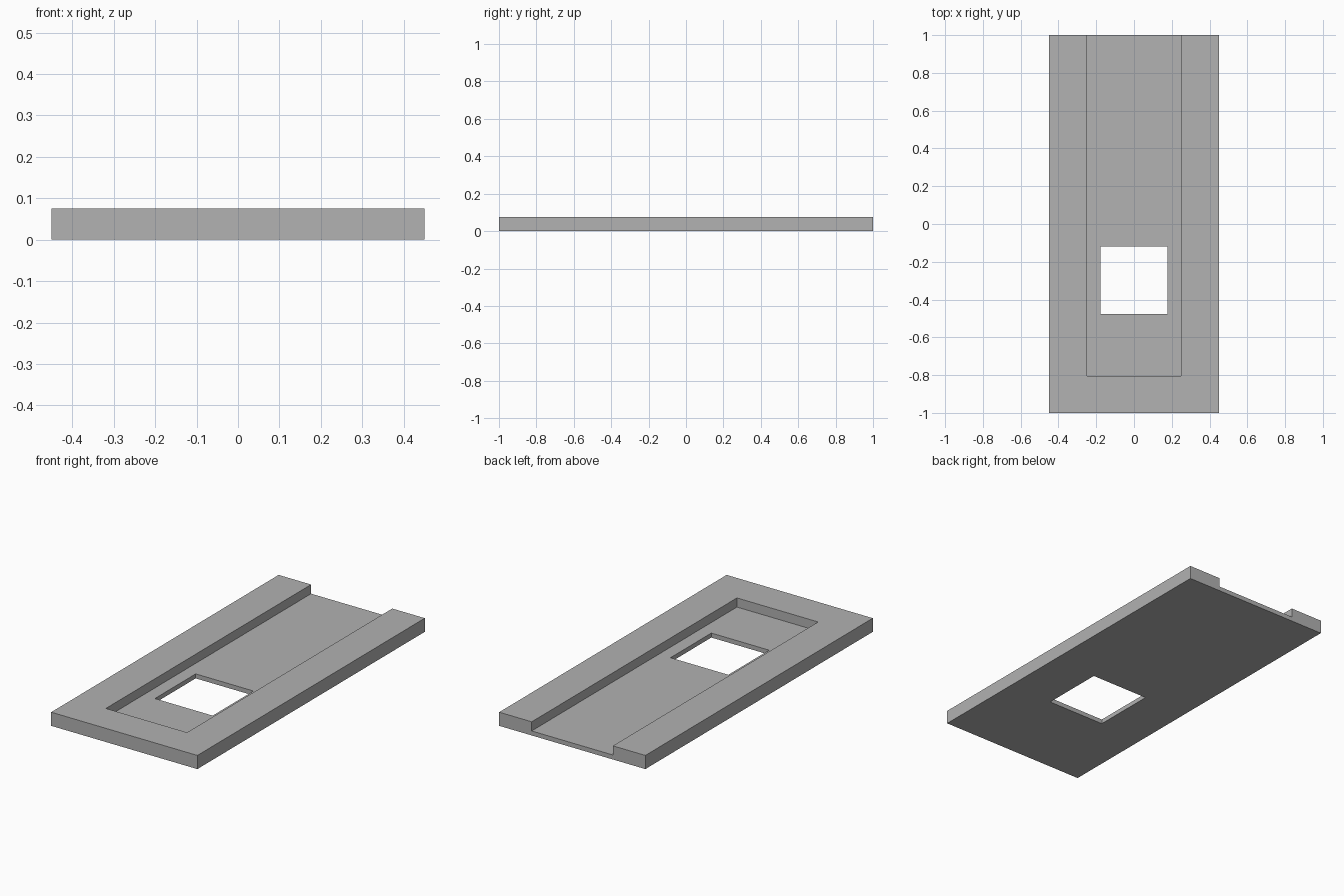
import bpy

# Main dimensions
WIDTH, LENGTH, HEIGHT = 0.90, 2.0, 0.076
FLOOR = 0.025          # thickness left under the channel
CHANNEL_HALF = 0.25
CHANNEL_FRONT = -0.805
HOLE_HALF = 0.178
HOLE_FRONT, HOLE_BACK = -0.477, -0.118
OVER = 0.1             # how far cutters reach past the plate

default_cube = bpy.data.objects.get("Cube")
if default_cube:
    bpy.data.objects.remove(default_cube, do_unlink=True)


def box(name, low, high):
    """Add a box spanning two opposite corners."""
    centre = [(a + b) / 2 for a, b in zip(low, high)]
    bpy.ops.mesh.primitive_cube_add(size=1, location=centre)
    obj = bpy.context.object
    obj.name = name
    obj.scale = [b - a for a, b in zip(low, high)]
    bpy.ops.object.transform_apply(location=True, rotation=False, scale=True)
    return obj


def cut(target, cutter):
    """Subtract the cutter from the target, then discard it."""
    cutter.hide_render = True
    mod = target.modifiers.new(cutter.name, 'BOOLEAN')
    mod.operation = 'DIFFERENCE'
    mod.solver = 'EXACT'
    mod.object = cutter
    bpy.context.view_layer.objects.active = target
    bpy.ops.object.modifier_apply(modifier=mod.name)
    bpy.data.objects.remove(cutter, do_unlink=True)


# Flat plate
plate = box("channel_plate",
            (-WIDTH / 2, -LENGTH / 2, 0), (WIDTH / 2, LENGTH / 2, HEIGHT))

# Channel along the top, open at the back end
cut(plate, box("channel_cutter",
               (-CHANNEL_HALF, CHANNEL_FRONT, FLOOR),
               (CHANNEL_HALF, LENGTH / 2 + OVER, HEIGHT + OVER)))

# Square window through the channel floor
cut(plate, box("window_cutter",
               (-HOLE_HALF, HOLE_FRONT, -OVER),
               (HOLE_HALF, HOLE_BACK, HEIGHT + OVER)))

# Single grey material
grey = bpy.data.materials.new("plain_grey")
grey.use_nodes = True
colour = (0.445, 0.445, 0.445, 1)
grey.diffuse_color = colour
grey.node_tree.nodes["Principled BSDF"].inputs["Base Color"].default_value = colour
plate.data.materials.clear()
plate.data.materials.append(grey)
